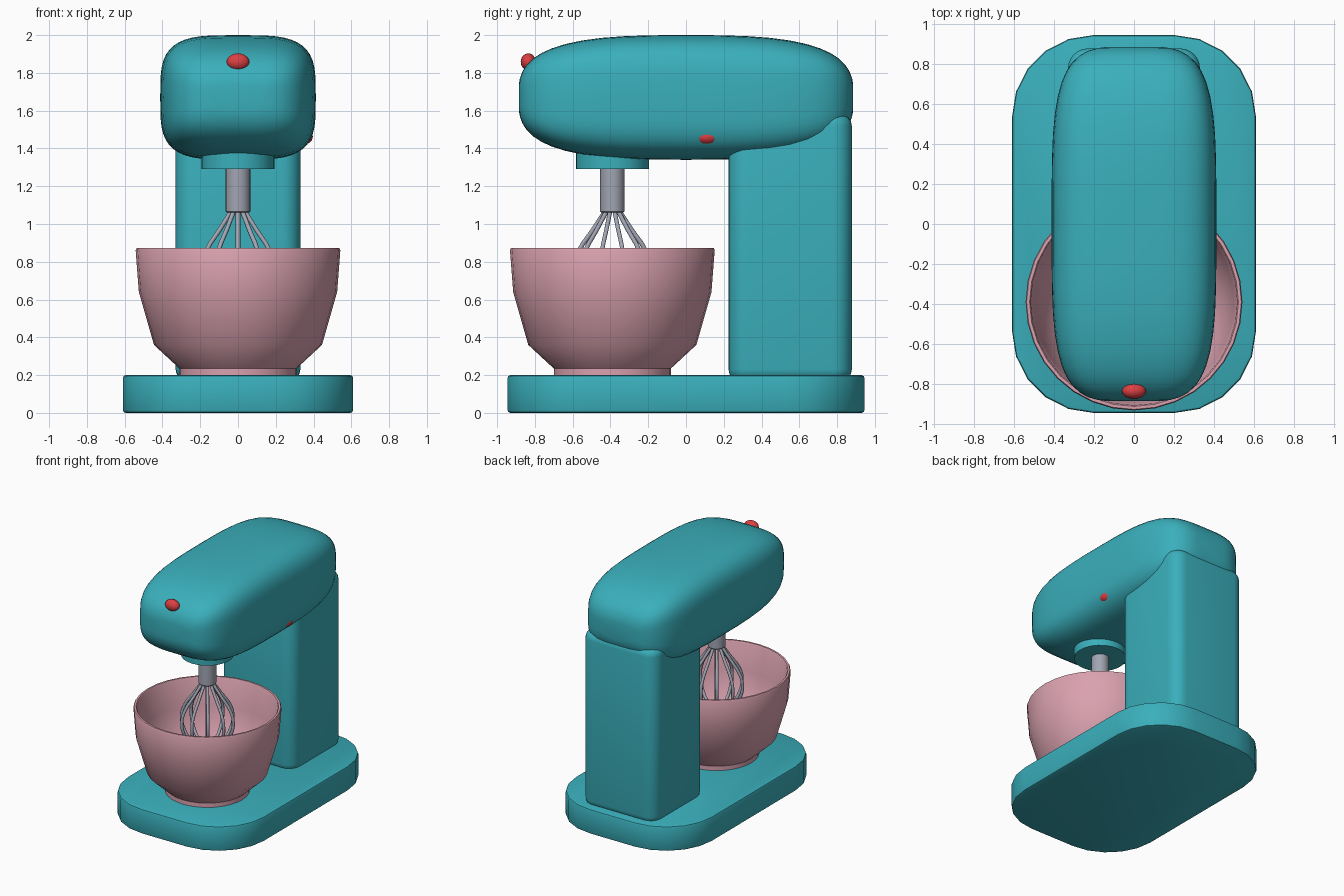
import bpy, bmesh, math
from mathutils import Vector

if "Cube" in bpy.data.objects:
    bpy.data.objects.remove(bpy.data.objects["Cube"])


def material(name, color):
    m = bpy.data.materials.new(name)
    m.diffuse_color = (*color, 1)
    m.use_nodes = True
    m.node_tree.nodes["Principled BSDF"].inputs["Base Color"].default_value = m.diffuse_color
    return m


TEAL = material("teal", (0.042, 0.43, 0.50))
PINK = material("pink", (0.70, 0.36, 0.43))
STEEL = material("steel", (0.36, 0.38, 0.45))
RED = material("red", (0.72, 0.05, 0.055))
BOWL_Y = -0.39


def finish(name, bm, mat, angle=40):
    bmesh.ops.recalc_face_normals(bm, faces=bm.faces)
    mesh = bpy.data.meshes.new(name)
    bm.to_mesh(mesh)
    bm.free()
    ob = bpy.data.objects.new(name, mesh)
    bpy.context.collection.objects.link(ob)
    mesh.materials.append(mat)
    bpy.ops.object.select_all(action='DESELECT')
    ob.select_set(True)
    bpy.context.view_layer.objects.active = ob
    bpy.ops.object.shade_smooth_by_angle(angle=math.radians(angle))
    return ob


def loft(bm, rings):
    """Skin a list of equal-length point rings and cap both ends."""
    loops = [[bm.verts.new(p) for p in ring] for ring in rings]
    n = len(loops[0])
    for a, b in zip(loops, loops[1:]):
        for i in range(n):
            j = (i + 1) % n
            bm.faces.new((a[i], a[j], b[j], b[i]))
    bm.faces.new(loops[0][::-1])
    bm.faces.new(loops[-1])


def rounded_block(name, hx, y0, y1, z0, z1, radius, segs, edge, edge_segs, mat):
    """Box with rounded upright corners and softened top and bottom rims."""
    def ring(z, inset):
        pts = []
        r = radius - inset
        for k, (sx, sy) in enumerate([(1, 1), (-1, 1), (-1, -1), (1, -1)]):
            cx = sx * (hx - radius)
            cy = y1 - radius if sy > 0 else y0 + radius
            for i in range(segs + 1):
                a = math.pi / 2 * (k + i / segs)
                pts.append((cx + r * math.cos(a), cy + r * math.sin(a), z))
        return pts
    steps = [math.pi / 2 * i / edge_segs for i in range(edge_segs + 1)]
    rings = [ring(z0 + edge * (1 - math.sin(a)), edge * (1 - math.cos(a))) for a in steps[::-1]]
    rings += [ring(z1 - edge * (1 - math.sin(a)), edge * (1 - math.cos(a))) for a in steps]
    bm = bmesh.new()
    loft(bm, rings)
    return finish(name, bm, mat)


def lathe(name, profile, mat, segs=32, angle=40):
    """Revolve (radius, z) points around the bowl axis."""
    bm = bmesh.new()
    loft(bm, [[(r * math.cos(2 * math.pi * i / segs),
                BOWL_Y + r * math.sin(2 * math.pi * i / segs), z)
               for i in range(segs)] for r, z in profile])
    return finish(name, bm, mat, angle)


def knob(name, center, radii):
    bm = bmesh.new()
    bmesh.ops.create_uvsphere(bm, u_segments=20, v_segments=12, radius=1)
    bmesh.ops.scale(bm, vec=radii, verts=bm.verts)
    bmesh.ops.translate(bm, vec=center, verts=bm.verts)
    return finish(name, bm, RED)


# Base slab and upright post
rounded_block("base", 0.61, -0.945, 0.945, 0.0, 0.2, 0.41, 5, 0.015, 2, TEAL)
rounded_block("post", 0.33, 0.225, 0.878, 0.17, 1.58, 0.10, 6, 0.06, 4, TEAL)

# Motor head: superellipse sections whose size shrinks towards both ends
HW, HL, HH, HZ = 0.412, 0.888, 0.33, 1.67


def spow(v, e):
    return math.copysign(abs(v) ** e, v)


stations = [0, 0.2, 0.36, 0.5, 0.62, 0.72, 0.8, 0.86, 0.91, 0.95, 0.975, 0.99, 0.997]
stations = [-s for s in stations[:0:-1]] + stations
sections = []
for s in stations:
    w = HW * (1 - abs(s) ** 4) ** (1 / 4)
    h = HH * (1 - abs(s) ** 3) ** (1 / 3)
    sections.append([(w * spow(math.cos(a), 2 / 3.7), s * HL, HZ + h * spow(math.sin(a), 2 / 3.7))
                     for a in (2 * math.pi * i / 48 for i in range(48))])
bm = bmesh.new()
loft(bm, sections)
finish("motor_head", bm, TEAL, 60)

# Hub and drive shaft under the head
lathe("hub", [(0.193, 1.29), (0.193, 1.42)], TEAL)
lathe("shaft", [(0.058, 1.06), (0.065, 1.067), (0.065, 1.32)], STEEL, 24)

# Mixing bowl with foot, wall thickness and hollow inside
lathe("bowl", [(0.31, 0.195), (0.31, 0.235), (0.445, 0.36), (0.525, 0.64), (0.542, 0.862),
               (0.537, 0.872), (0.522, 0.872), (0.516, 0.862), (0.50, 0.645), (0.422, 0.372),
               (0.295, 0.262), (0.05, 0.255)], PINK, 32, 45)

# Whisk: bent wire loops spread around the shaft
LOOPS = 5
half = [(0.03, 1.08), (0.105, 0.965), (0.175, 0.86), (0.198, 0.77), (0.18, 0.67),
        (0.115, 0.575)]
path = half + [(0, 0.535)] + [(-r, z) for r, z in half[::-1]]
curve = bpy.data.curves.new("whisk_wires", 'CURVE')
curve.dimensions = '3D'
curve.bevel_depth = 0.012
curve.bevel_resolution = 2
curve.resolution_u = 3
curve.use_fill_caps = True
for k in range(LOOPS):
    a = math.pi * (k + 0.5) / LOOPS
    sp = curve.splines.new('BEZIER')
    sp.bezier_points.add(len(path) - 1)
    for p, (r, z) in zip(sp.bezier_points, path):
        p.co = Vector((r * math.cos(a), BOWL_Y + r * math.sin(a), z))
        p.handle_left_type = p.handle_right_type = 'AUTO'
curve.materials.append(STEEL)
bpy.context.collection.objects.link(bpy.data.objects.new("whisk", curve))

# Red front button and side speed lever
knob("front_button", (0, -0.835, 1.858), (0.06, 0.04, 0.045))
knob("speed_lever", (0.35, 0.11, 1.463), (0.046, 0.07, 0.042))
